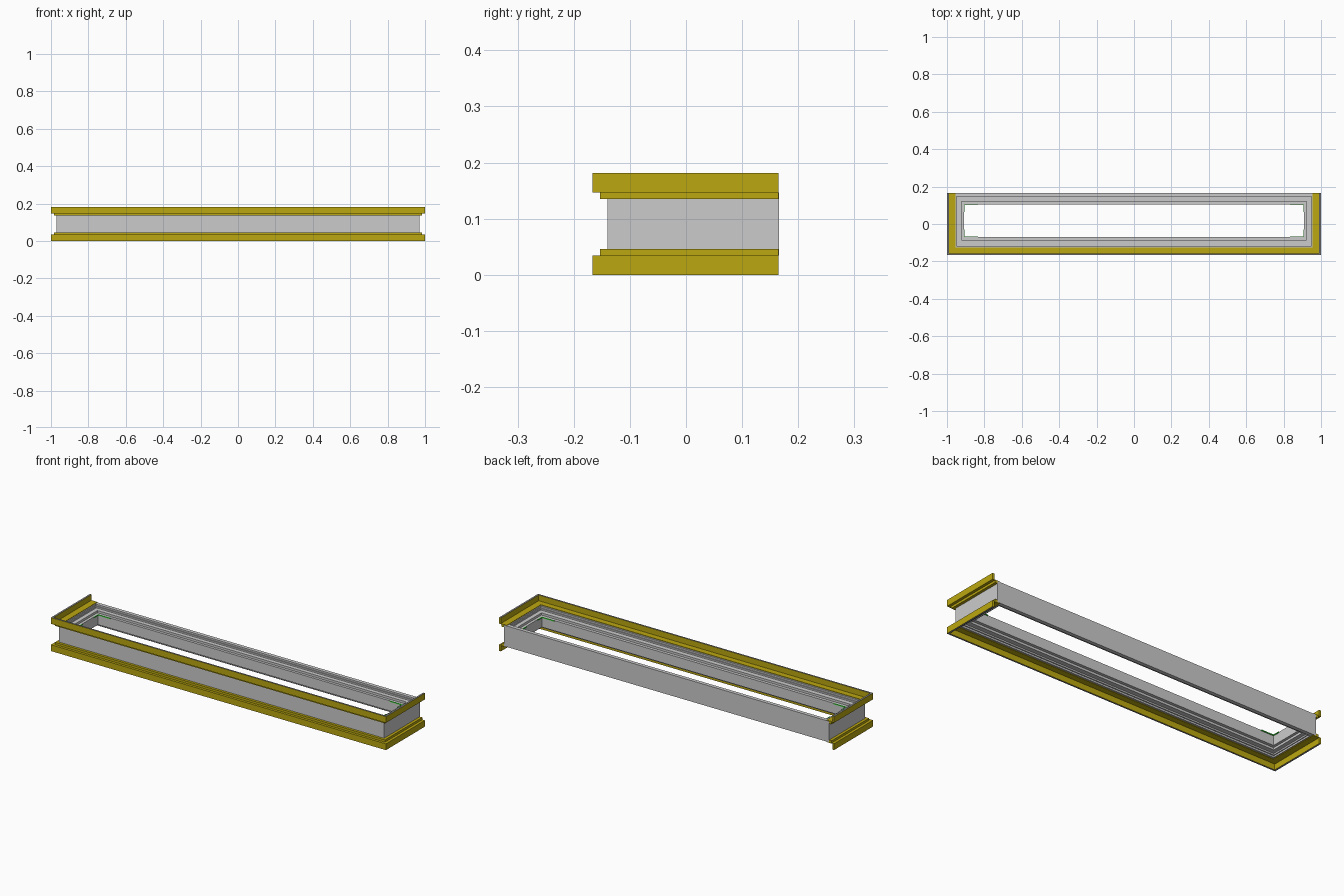
import bpy, bmesh

if "Cube" in bpy.data.objects:
    bpy.data.objects.remove(bpy.data.objects["Cube"])

HX, YF, YB = 0.97, -0.14, 0.166   # outer faces of the grey body
H = 0.181                         # full height


def material(name, rgb):
    m = bpy.data.materials.new(name)
    m.diffuse_color = (*rgb, 1)
    m.use_nodes = True
    m.node_tree.nodes["Principled BSDF"].inputs["Base Color"].default_value = m.diffuse_color
    return m


yellow = material("yellow", (0.50, 0.39, 0.005))
grey = material("grey", (0.27, 0.27, 0.27))
green = material("green", (0.05, 0.75, 0.05))


def sweep(name, profile, closed, front_scale, mats=(), rim=None, y_end=YB):
    """Mitre a profile of (outward offset, z) around the frame; open sweeps skip the back."""
    bm = bmesh.new()
    rings = []
    for sx, back in ((-1, True), (-1, False), (1, False), (1, True)):
        ring = []
        for o, z in profile:
            if back:
                y = YB + o if closed else y_end
            else:
                y = YF - o * front_scale
            ring.append(bm.verts.new((sx * (HX + o), y, z)))
        rings.append(ring)
    n = len(profile)
    for k in range(4 if closed else 3):
        a, b = rings[k], rings[(k + 1) % 4]
        for i in range(n):
            j = (i + 1) % n
            f = bm.faces.new((a[i], a[j], b[j], b[i]))
            if rim == i:
                f.material_index = 1
    if not closed:
        bm.faces.new(rings[0])
        bm.faces.new(rings[3])
    bmesh.ops.recalc_face_normals(bm, faces=bm.faces)
    me = bpy.data.meshes.new(name)
    bm.to_mesh(me)
    bm.free()
    for m in mats:
        me.materials.append(m)
    ob = bpy.data.objects.new(name, me)
    bpy.context.collection.objects.link(ob)
    return ob


def box(name, lo, hi, mat):
    bpy.ops.mesh.primitive_cube_add(size=1, location=[(a + b) / 2 for a, b in zip(lo, hi)])
    ob = bpy.context.object
    ob.name = name
    ob.scale = [abs(b - a) for a, b in zip(lo, hi)]
    ob.data.materials.append(mat)


# grey body: stepped section, symmetric about mid height
half = [(0, 0.147), (-0.020, 0.147), (-0.020, 0.138), (-0.025, 0.138),
        (-0.025, 0.130), (-0.047, 0.130), (-0.047, 0.118), (-0.061, 0.118)]
sweep("frame_body", half + [(o, H - z) for o, z in reversed(half)], True, 1.15)

# yellow trims on front and sides, top and bottom
trim = [(-0.015, 0.135), (0.015, 0.135), (0.015, 0.147), (0.030, 0.147),
        (0.030, 0.181), (0.020, 0.181), (0.020, 0.150), (-0.015, 0.150)]
sweep("top_trim", trim, False, 0.9, (yellow, grey), rim=4, y_end=0.165)
sweep("bottom_trim", [(o, H - z) for o, z in trim], False, 0.9, (yellow, grey), rim=4, y_end=0.165)

# green corner strips on the inner lip
X, Y0, Y1, T = HX - 0.061, YF + 0.070, YB - 0.061, 0.004
for sx in (-1, 1):
    for y, d in ((Y0, 1), (Y1, -1)):
        box("corner_strip_long", (sx * X, y, 0.114), (sx * (X - 0.075), y + d * T, 0.119), green)
        box("corner_strip_short", (sx * X, y + d * T, 0.114), (sx * (X - T), y + d * 0.04, 0.119), green)
